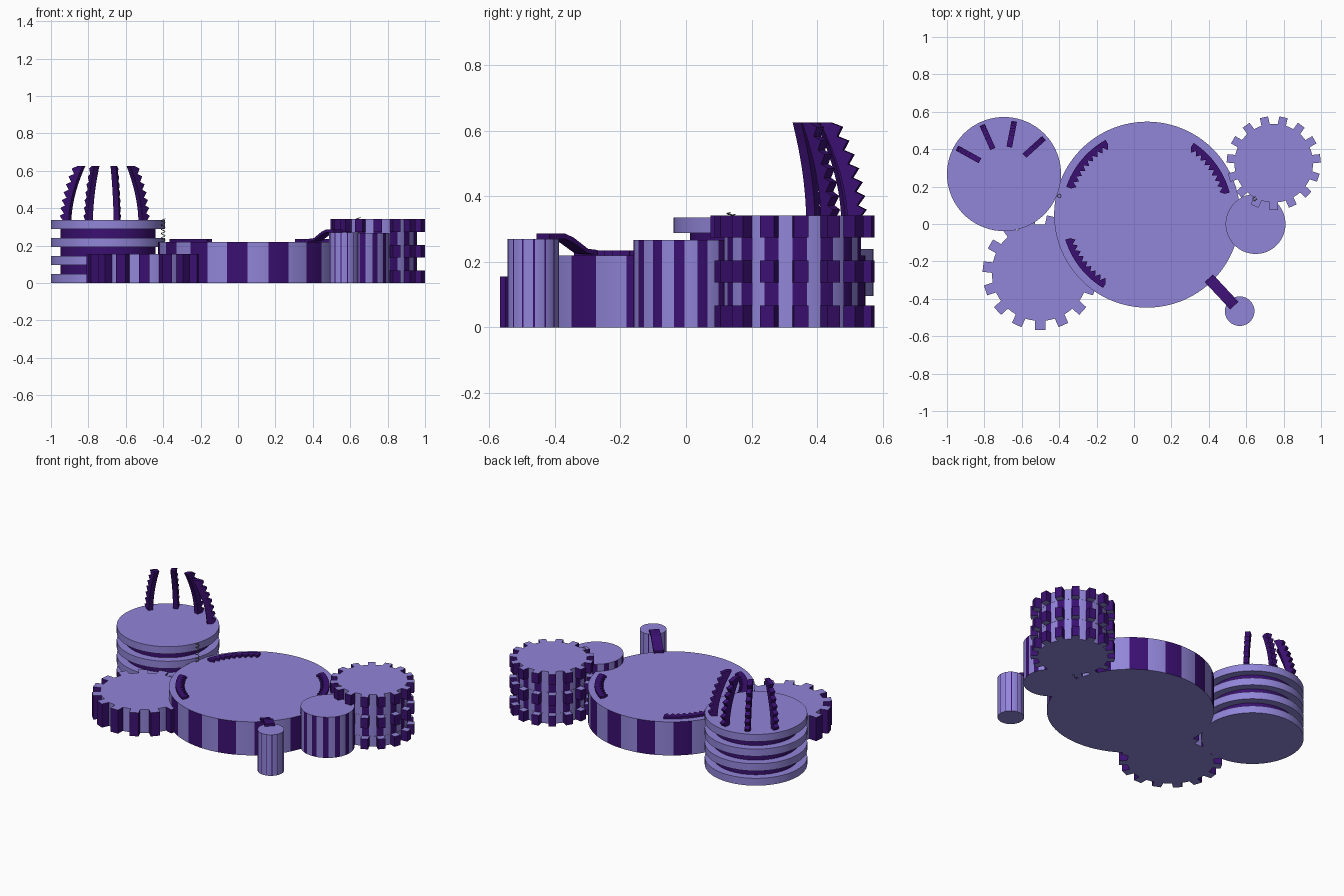
import bpy, bmesh, math
from mathutils import Matrix, Vector

if "Cube" in bpy.data.objects:
    bpy.data.objects.remove(bpy.data.objects["Cube"])


def material(name, rgb):
    m = bpy.data.materials.new(name)
    m.diffuse_color = (*rgb, 1)
    m.use_nodes = True
    m.node_tree.nodes["Principled BSDF"].inputs["Base Color"].default_value = m.diffuse_color
    return m


LILAC = material("lilac", (0.285, 0.235, 0.69))
VIOLET = material("deep violet", (0.043, 0.005, 0.165))
GREY = material("wire grey", (0.25, 0.25, 0.22))
L, D = 0, 1


def polar(r, deg):
    a = math.radians(deg)
    return (r * math.cos(a), r * math.sin(a))


def prism(name, outline, sides, z0, z1, cap=L, matrix=Matrix()):
    """Extrude an outline; sides holds one colour per edge."""
    bm = bmesh.new()
    lo = [bm.verts.new((x, y, z0)) for x, y in outline]
    hi = [bm.verts.new((x, y, z1)) for x, y in outline]
    n = len(outline)
    bm.faces.new(lo[::-1]).material_index = cap
    bm.faces.new(hi).material_index = cap
    for i in range(n):
        j = (i + 1) % n
        bm.faces.new((lo[i], lo[j], hi[j], hi[i])).material_index = sides[i]
    bmesh.ops.recalc_face_normals(bm, faces=bm.faces)
    me = bpy.data.meshes.new(name)
    bm.to_mesh(me)
    bm.free()
    me.materials.append(LILAC)
    me.materials.append(VIOLET)
    me.shade_smooth()
    me.set_sharp_from_angle(angle=math.radians(28))
    ob = bpy.data.objects.new(name, me)
    ob.matrix_world = matrix
    bpy.context.collection.objects.link(ob)
    return ob


def at(x, y):
    return Matrix.Translation((x, y, 0))


def drum(name, x, y, r, z0, z1, stripes=0, start=0, dark=0.5, color=L):
    """Cylinder, optionally with vertical dark stripes."""
    if not stripes:
        pts = [polar(r, i * 5) for i in range(72)]
        return prism(name, pts, [color] * 72, z0, z1, color, at(x, y))
    step, pts, sides = 360 / stripes, [], []
    for s in range(stripes):
        for k in range(8):
            f = dark * k / 4 if k < 4 else dark + (1 - dark) * (k - 4) / 4
            pts.append(polar(r, start + (s + f) * step))
            sides.append(D if k < 4 else L)
    return prism(name, pts, sides, z0, z1, L, at(x, y))


def gear(name, x, y, root, tip, width, z0, z1, teeth=15):
    """Gear with dark teeth and light valleys; one tooth faces the front."""
    step, pts, sides = 360 / teeth, [], []
    hr = math.degrees(math.asin(width / 2 / root))
    ht = math.degrees(math.asin(width / 2 / tip))
    for i in range(teeth):
        a = -90 + i * step
        pts += [polar(root, a - hr), polar(tip, a - ht), polar(tip, a + ht)]
        sides += [D, D, D]
        for k in range(4):
            pts.append(polar(root, a + hr + (step - 2 * hr) * k / 4))
            sides.append(L)
    return prism(name, pts, sides, z0, z1, L, at(x, y))


def upright(x, y, deg):
    """Local x runs outward, local y runs up."""
    c, s = polar(1, deg)
    return Matrix(((c, 0, s, x), (s, 0, -c, y), (0, 1, 0, 0), (0, 0, 0, 1)))


# Main striped disc
CX, CY = 0.07, 0.05
drum("main_disc", CX, CY, 0.497, 0, 0.22, stripes=14, start=-105)

# Serrated arcs lying on the main disc
for i, (a0, a1) in enumerate(((119, 161), (15, 57), (197, 239))):
    n = 18
    angles = [a0 + (a1 - a0) * k / n for k in range(n + 1)]
    outer = [polar(0.457, a) for a in angles]
    inner = [polar(0.43 - 0.025 * (k % 2), a) for k, a in enumerate(angles)]
    pts = outer + inner[::-1]
    prism(f"serrated_arc_{i + 1}", pts, [D] * len(pts), 0.21, 0.234, D, at(CX, CY))

# Stacked drum: wide light plates with narrow dark cores between
SX, SY, H = -0.695, 0.267, 0.048
for i in range(7):
    wide = i % 2 == 0
    drum(f"stack_{'plate' if wide else 'core'}_{i + 1}", SX, SY,
         0.305 if wide else 0.255, i * H, (i + 1) * H, color=L if wide else D)

# Curved serrated prongs on the stacked drum
for i, deg in enumerate((151, 114, 79, 42)):
    n = 14
    outer, inner = [], []
    for k in range(n + 1):
        t = k / n
        r, z = 0.25 - 0.085 * t ** 1.8, 0.33 + 0.295 * t
        outer.append((r + 0.014 + 0.024 * (k % 2), z + 0.008 * (k % 2)))
        inner.append((r - 0.018, z))
    pts = outer + inner[::-1]
    prism(f"prong_{i + 1}", pts, [D] * len(pts), -0.015, 0.015, D, upright(SX, SY, deg))

# Low gear at the front left
gear("low_gear", -0.502, -0.26, 0.258, 0.308, 0.056, 0, 0.155)

# Tall drum with three rings of teeth at the back right
GX, GY = 0.747, 0.325
drum("tall_core", GX, GY, 0.209, 0, 0.335, stripes=15, start=-96, dark=0.5)
for i, z in enumerate((0, 0.137, 0.274)):
    gear(f"tooth_ring_{i + 1}", GX, GY, 0.21, 0.252, 0.045, z, z + 0.067)

# Medium striped drum and small post
drum("medium_drum", 0.65, 0, 0.16, 0, 0.267, stripes=14, start=-39, dark=0.45)
drum("small_post", 0.565, -0.466, 0.079, 0, 0.269, stripes=14, dark=0.15)

# S-shaped bridge from main disc to the post
path = [(0, 0.222), (0.04, 0.226), (0.1, 0.258), (0.135, 0.27), (0.2, 0.27)]
pts = path + [(x, z + 0.016 if x > 0.05 else z + 0.014) for x, z in reversed(path)]
prism("bridge", pts, [D] * len(pts), -0.03, 0.03, D, upright(0.4, -0.29, -47))

# Small wire springs
for i, (x, y, z0, z1) in enumerate(((-0.4, 0.15, 0.16, 0.345), (0.645, 0.135, 0.26, 0.35))):
    cu = bpy.data.curves.new("spring", "CURVE")
    cu.dimensions = "3D"
    cu.bevel_depth = 0.002
    cu.bevel_resolution = 1
    n = 96
    sp = cu.splines.new("POLY")
    sp.points.add(n)
    for k in range(n + 1):
        px, py = polar(0.01, k * 30)
        sp.points[k].co = (x + px, y + py, z0 + (z1 - z0) * k / n, 1)
    cu.materials.append(GREY)
    bpy.context.collection.objects.link(bpy.data.objects.new(f"spring_{i + 1}", cu))
